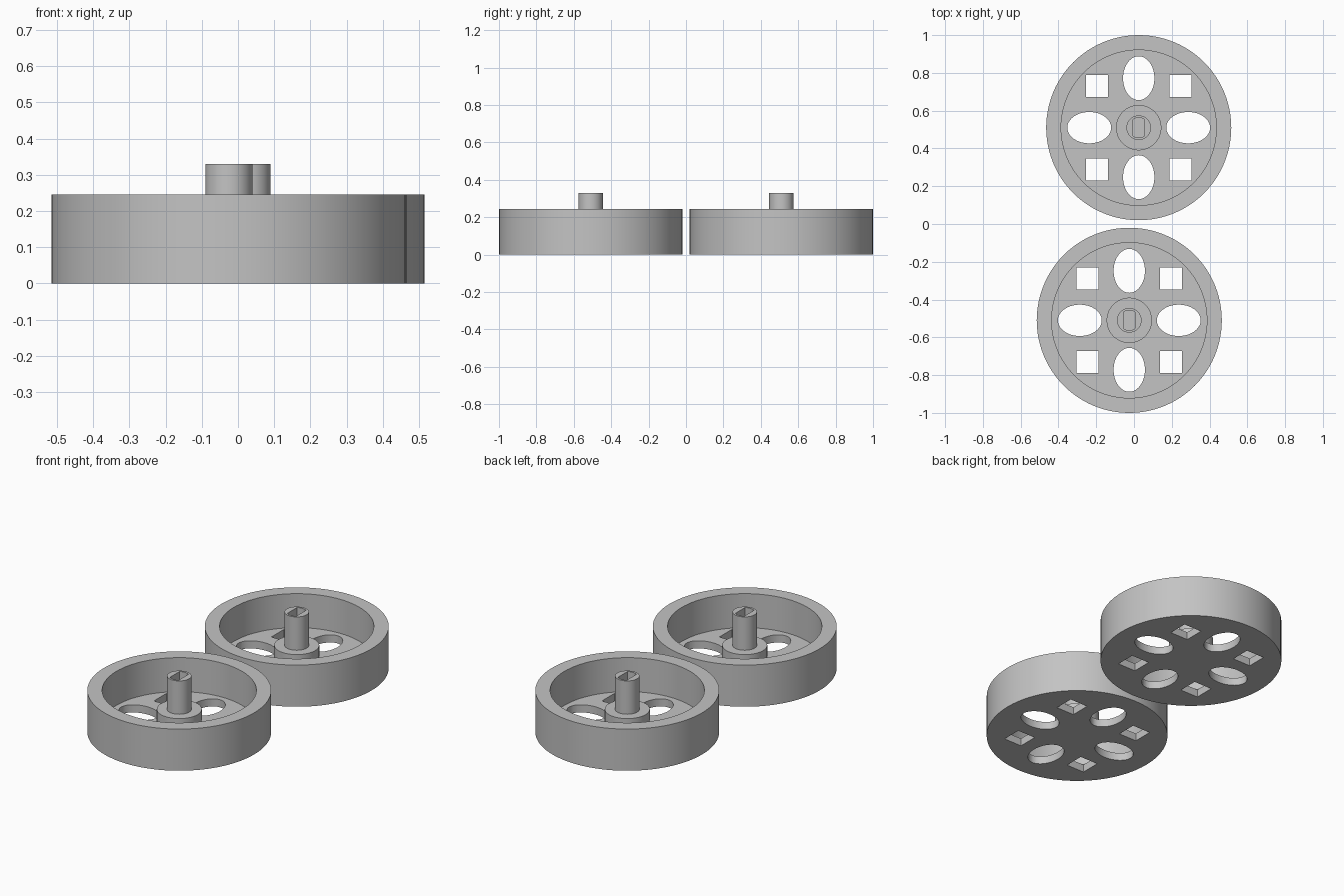
import bpy, bmesh
from math import cos, sin, tau
from mathutils import Matrix, Vector

cube = bpy.data.objects.get("Cube")
if cube:
    bpy.data.objects.remove(cube, do_unlink=True)

SEGMENTS = 96
RADIUS, HEIGHT = 0.49, 0.245
FLOOR, HUB_TOP, POST_TOP = 0.045, 0.134, 0.33

grey = bpy.data.materials.new("plain grey")
grey.use_nodes = True
grey.diffuse_color = (0.55, 0.55, 0.55, 1)
grey.node_tree.nodes["Principled BSDF"].inputs["Base Color"].default_value = grey.diffuse_color


def finish(bm, name):
    bmesh.ops.recalc_face_normals(bm, faces=bm.faces)
    mesh = bpy.data.meshes.new(name)
    bm.to_mesh(mesh)
    bm.free()
    mesh.materials.append(grey)
    obj = bpy.data.objects.new(name, mesh)
    bpy.context.collection.objects.link(obj)
    return obj


def lathe(name, profile):
    """Spin a radius/height profile around the z axis."""
    bm = bmesh.new()
    verts = [bm.verts.new((r, 0, z)) for r, z in profile]
    edges = [bm.edges.new(pair) for pair in zip(verts, verts[1:])]
    bmesh.ops.spin(bm, geom=verts + edges, axis=(0, 0, 1), cent=(0, 0, 0),
                   angle=tau, steps=SEGMENTS, use_merge=False)
    bmesh.ops.remove_doubles(bm, verts=bm.verts, dist=1e-5)
    return finish(bm, name)


def prism(bm, outline, low, high):
    """Add an upright prism with the given outline."""
    face = bm.faces.new([bm.verts.new((x, y, low)) for x, y in outline])
    result = bmesh.ops.extrude_face_region(bm, geom=[face])
    top = [v for v in result["geom"] if isinstance(v, bmesh.types.BMVert)]
    bmesh.ops.translate(bm, verts=top, vec=(0, 0, high - low))


def ellipse(cx, cy, rx, ry, count=64):
    return [(cx + rx * cos(tau * i / count), cy + ry * sin(tau * i / count))
            for i in range(count)]


# Wheel body: rim, floor, raised hub and centre post in one profile
wheel = lathe("front_wheel", [
    (0, 0), (RADIUS, 0), (RADIUS, HEIGHT), (0.411, HEIGHT), (0.411, FLOOR),
    (0.12, FLOOR), (0.12, HUB_TOP), (0.065, HUB_TOP), (0.065, POST_TOP), (0, POST_TOP)])

# Cutters: four ovals, four squares and a flat-sided axle socket
bm = bmesh.new()
for k in range(4):
    turn = Matrix.Rotation(k * tau / 4, 2)
    half = 0.058
    oval = ellipse(0.262, 0, 0.116, 0.083)
    square = [(0.221 + sx * half, 0.221 + sy * half)
              for sx, sy in ((-1, -1), (1, -1), (1, 1), (-1, 1))]
    for outline in (oval, square):
        prism(bm, [turn @ Vector(p) for p in outline], -0.05, FLOOR + 0.05)

flat = 0.033
arc = [p for p in ellipse(0, 0, 0.053, 0.053) if abs(p[0]) < flat]
prism(bm, arc, HUB_TOP, POST_TOP + 0.05)
cutter = finish(bm, "hole_cutter")
cutter.hide_render = True

# Cut the holes and bake the result
cut = wheel.modifiers.new("holes", 'BOOLEAN')
cut.operation = 'DIFFERENCE'
cut.solver = 'EXACT'
cut.object = cutter
bpy.ops.object.select_all(action='DESELECT')
wheel.select_set(True)
bpy.context.view_layer.objects.active = wheel
bpy.ops.object.modifier_apply(modifier=cut.name)
bpy.data.objects.remove(cutter, do_unlink=True)
bpy.ops.object.shade_smooth_by_angle()

# Second wheel, placed diagonally opposite
back = wheel.copy()
back.name = "back_wheel"
bpy.context.collection.objects.link(back)
wheel.location = (-0.025, -0.51, 0)
back.location = (0.025, 0.51, 0)
